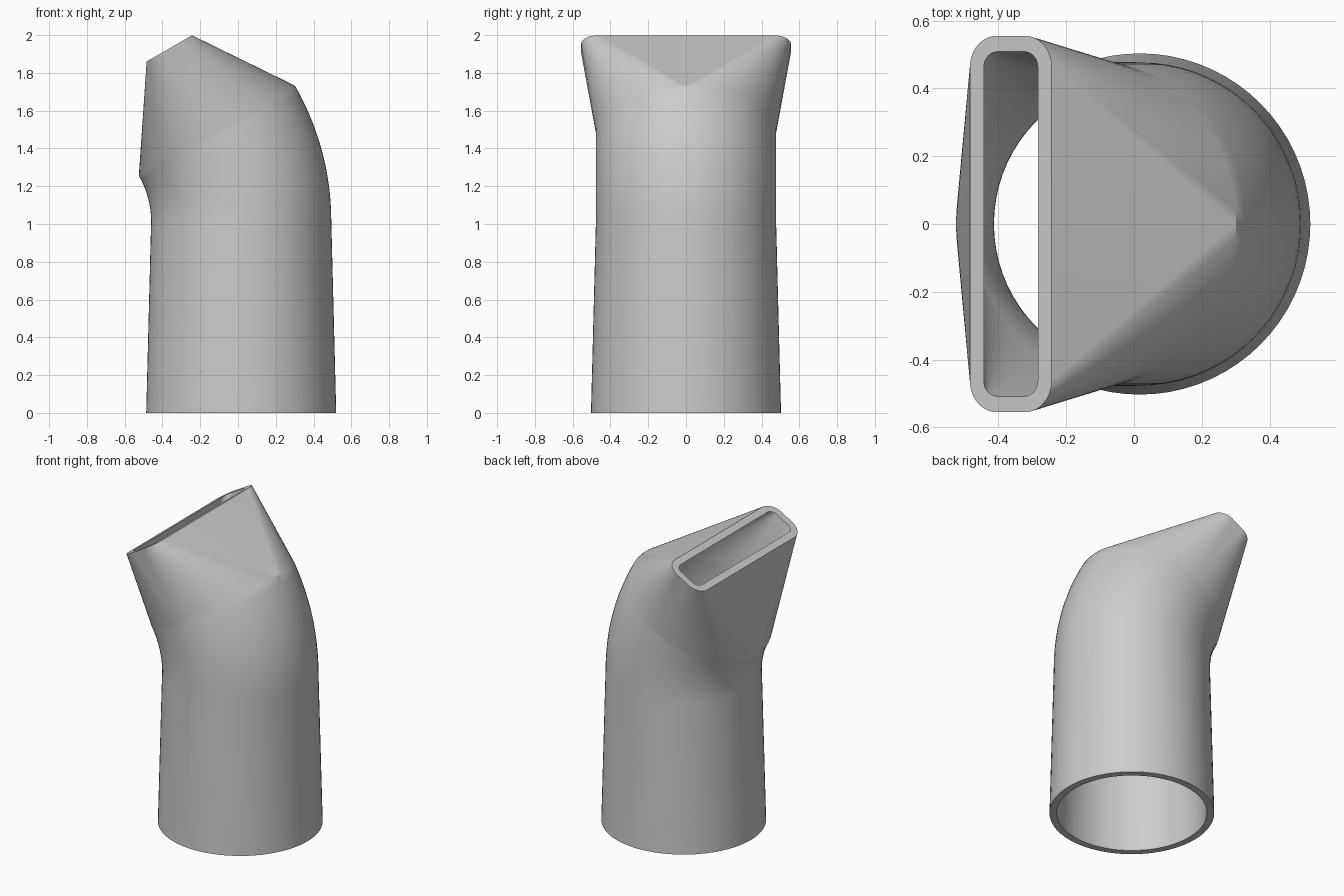
import bpy, bmesh, math
from mathutils import Vector

cube = bpy.data.objects.get("Cube")
if cube:
    bpy.data.objects.remove(cube)

SEG = 18               # steps per quarter turn
BEND = math.radians(30)
BEND_STEPS = 14
AXIS_X = 0.017         # centre line of the straight tube
BEND_Z = 1.013         # height where the elbow starts
PIVOT_X = -0.945       # centre of the elbow curve
NOZZLE = 0.503         # length of the flattened end


def section(centre, angle, half_u, half_v, radius):
    """Rounded rectangle (a circle when the halves equal the radius), tilted about y."""
    u = Vector((math.cos(angle), 0, math.sin(angle)))
    v = Vector((0, 1, 0))
    points = []
    for quarter, (su, sv) in enumerate([(1, 1), (-1, 1), (-1, -1), (1, -1)]):
        for i in range(SEG + 1):
            a = (quarter + i / SEG) * math.pi / 2
            points.append(centre
                          + u * (su * (half_u - radius) + radius * math.cos(a))
                          + v * (sv * (half_v - radius) + radius * math.sin(a)))
    return points


def skin(base_r, tube_r, half_u, half_v, corner):
    """Sections of one wall surface, from the foot to the slot."""
    rings = [section(Vector((AXIS_X, 0, 0)), 0, base_r, base_r, base_r)]
    sweep = AXIS_X - PIVOT_X
    for i in range(BEND_STEPS + 1):
        a = BEND * i / BEND_STEPS
        c = Vector((PIVOT_X + sweep * math.cos(a), 0, BEND_Z + sweep * math.sin(a)))
        rings.append(section(c, a, tube_r, tube_r, tube_r))
    tip = c + Vector((-math.sin(BEND), 0, math.cos(BEND))) * NOZZLE
    rings.append(section(tip, BEND, half_u, half_v, corner))
    return rings


# Outer wall up, inner wall back down, closed into one hollow shell
outer = skin(0.503, 0.477, 0.139, 0.555, 0.092)
inner = skin(0.458, 0.430, 0.092, 0.508, 0.046)
bm = bmesh.new()
loops = [[bm.verts.new(p) for p in ring] for ring in outer + inner[::-1]]
for k, a in enumerate(loops):
    b = loops[(k + 1) % len(loops)]
    for i in range(len(a)):
        j = (i + 1) % len(a)
        bm.faces.new((a[i], a[j], b[j], b[i]))
bmesh.ops.remove_doubles(bm, verts=bm.verts, dist=0.0001)
bmesh.ops.recalc_face_normals(bm, faces=bm.faces)

mesh = bpy.data.meshes.new("elbow_nozzle")
bm.to_mesh(mesh)
bm.free()
nozzle = bpy.data.objects.new("elbow_nozzle", mesh)
bpy.context.collection.objects.link(nozzle)

# Plain grey finish
grey = bpy.data.materials.new("plain_grey")
grey.use_nodes = True
grey.diffuse_color = (0.6, 0.6, 0.6, 1)
grey.node_tree.nodes["Principled BSDF"].inputs["Base Color"].default_value = (0.6, 0.6, 0.6, 1)
mesh.materials.append(grey)

# Smooth walls with crisp rims
bpy.ops.object.select_all(action='DESELECT')
nozzle.select_set(True)
bpy.context.view_layer.objects.active = nozzle
bpy.ops.object.shade_smooth_by_angle(angle=math.radians(30))
